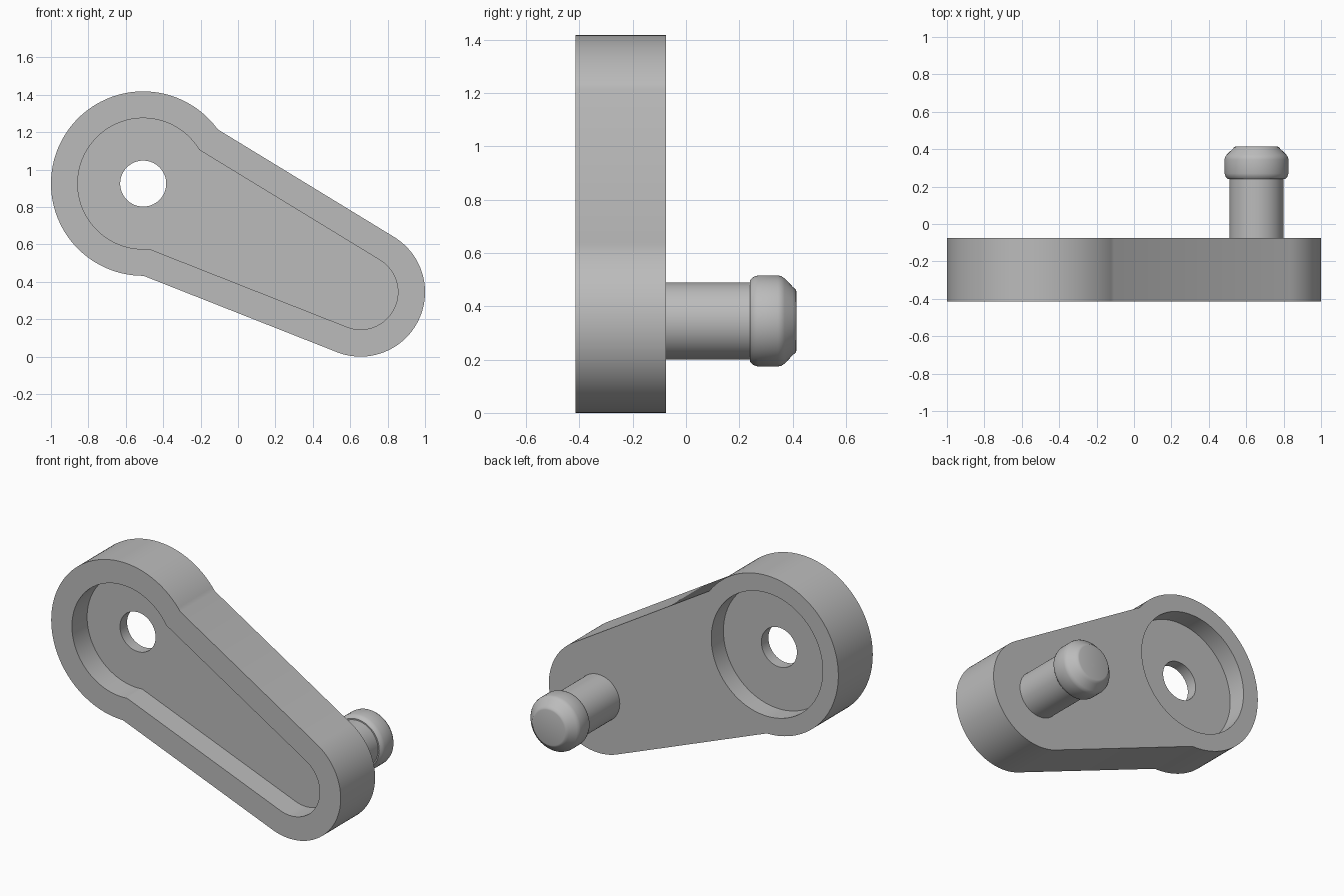
import bpy
import bmesh
from math import sin, cos, tau, atan2
from mathutils import Vector

cube = bpy.data.objects.get("Cube")
if cube:
    bpy.data.objects.remove(cube, do_unlink=True)

grey = bpy.data.materials.new("plain grey")
grey.use_nodes = True
colour = (0.5, 0.5, 0.5, 1)
grey.diffuse_color = colour
grey.node_tree.nodes["Principled BSDF"].inputs["Base Color"].default_value = colour

HUB, TIP = Vector((-0.507, 0.925)), Vector((0.655, 0.345))
FRONT, BACK = -0.415, -0.075
UPPER = Vector((0.521, 0.854)).normalized()     # normals of the two straight edges
LOWER = Vector((-0.367, -0.930)).normalized()


def arc(centre, radius, start, end, steps):
    angles = [start + (end - start) * i / steps for i in range(steps + 1)]
    return [centre + radius * Vector((cos(a), sin(a))) for a in angles]


def circle(centre, radius, steps=96):
    return arc(centre, radius, 0, tau, steps)[:-1]


def arm_outline(hub_radius, tip_radius):
    """Round hub joined to a round tip by two lines tangent to the tip."""
    hub_angles = []
    for normal, side in ((UPPER, 1), (LOWER, -1)):
        back = Vector((-normal.y, normal.x)) * side
        rel = TIP + normal * tip_radius - HUB
        b = rel.dot(back)
        hit = rel + back * (-b - (b * b - rel.dot(rel) + hub_radius ** 2) ** 0.5)
        hub_angles.append(atan2(hit.y, hit.x) % tau)
    upper, lower = atan2(UPPER.y, UPPER.x), atan2(LOWER.y, LOWER.x)
    return (arc(HUB, hub_radius, *hub_angles, 80)
            + arc(TIP, tip_radius, lower, upper, 56))


def make_object(name, bm):
    bmesh.ops.recalc_face_normals(bm, faces=bm.faces)
    mesh = bpy.data.meshes.new(name)
    bm.to_mesh(mesh)
    bm.free()
    mesh.materials.append(grey)
    obj = bpy.data.objects.new(name, mesh)
    bpy.context.collection.objects.link(obj)
    return obj


def slab(name, outline, y0, y1):
    bm = bmesh.new()
    face = bm.faces.new([bm.verts.new((p.x, y0, p.y)) for p in outline])
    new = bmesh.ops.extrude_face_region(bm, geom=[face])["geom"]
    verts = [g for g in new if isinstance(g, bmesh.types.BMVert)]
    bmesh.ops.translate(bm, verts=verts, vec=(0, y1 - y0, 0))
    if not face.is_valid or len(face.link_loops if hasattr(face, "link_loops") else face.loops) == 0:
        raise RuntimeError("slab cap missing")
    return make_object(name, bm)


def select(obj):
    bpy.ops.object.select_all(action="DESELECT")
    obj.select_set(True)
    bpy.context.view_layer.objects.active = obj


def cut(obj, cutter):
    cutter.hide_render = True
    mod = obj.modifiers.new("cut", "BOOLEAN")
    mod.operation, mod.solver, mod.object = "DIFFERENCE", "EXACT", cutter
    select(obj)
    bpy.ops.object.modifier_apply(modifier=mod.name)
    bpy.data.objects.remove(cutter, do_unlink=True)


# Crank arm with a front pocket, a round back pocket and a through hole
arm = slab("crank_arm", arm_outline(0.493, 0.345), FRONT, BACK)
cut(arm, slab("front_pocket", arm_outline(0.35, 0.20), FRONT - 0.1, FRONT + 0.15))
cut(arm, slab("back_pocket", circle(HUB, 0.385), BACK - 0.12, BACK + 0.1))
cut(arm, slab("shaft_hole", circle(HUB, 0.123, 64), FRONT - 0.1, BACK + 0.1))

# Handle pin with a bevelled head, turned from a profile of (radius, y)
profile = [(0, BACK - 0.02), (0.145, BACK - 0.02), (0.145, 0.24), (0.153, 0.24),
           (0.165, 0.252), (0.171, 0.27), (0.171, 0.345), (0.168, 0.358),
           (0.16, 0.37), (0.127, 0.402), (0.118, 0.412), (0.108, 0.415), (0, 0.415)]
bm = bmesh.new()
verts = [bm.verts.new((TIP.x + r, y, TIP.y)) for r, y in profile]
edges = [bm.edges.new(pair) for pair in zip(verts, verts[1:])]
bmesh.ops.spin(bm, geom=verts + edges, cent=(TIP.x, 0, TIP.y), axis=(0, 1, 0),
               angle=tau, steps=64, use_duplicate=False)
bmesh.ops.remove_doubles(bm, verts=bm.verts, dist=0.0005)
pin = make_object("handle_pin", bm)

# Smooth shading with sharp rims
for obj in (arm, pin):
    select(obj)
    bpy.ops.object.shade_smooth_by_angle(angle=0.55)
